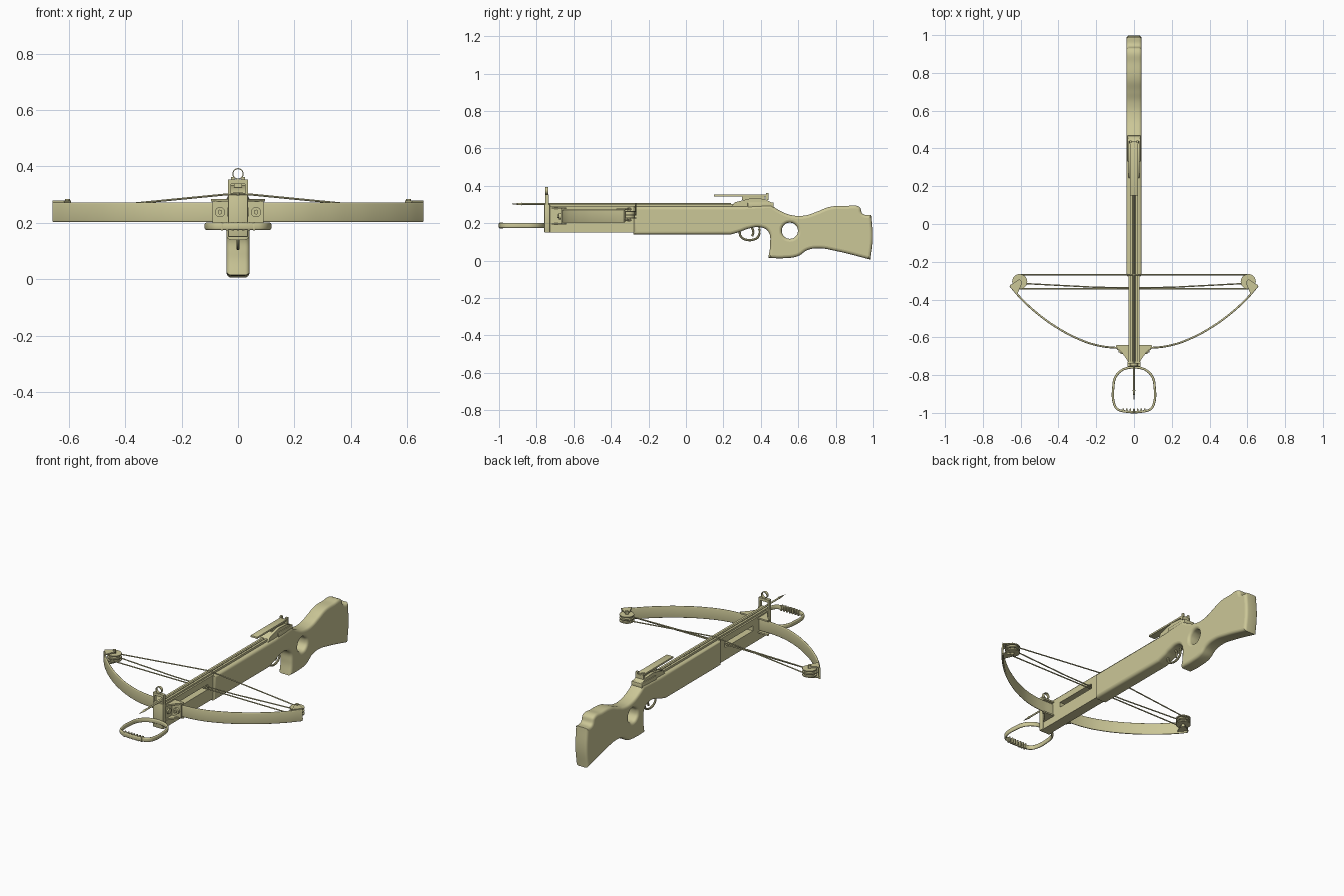
import bpy, bmesh, math
from mathutils import Matrix, Vector

if "Cube" in bpy.data.objects:
    bpy.data.objects.remove(bpy.data.objects["Cube"], do_unlink=True)

khaki = bpy.data.materials.new("khaki")
khaki.use_nodes = True
COLOUR = (0.60, 0.57, 0.31, 1)
khaki.diffuse_color = COLOUR
khaki.node_tree.nodes["Principled BSDF"].inputs["Base Color"].default_value = COLOUR

# Side profiles are drawn in (y, z) and extruded along x
SIDE = Matrix(((0, 0, 1), (1, 0, 0), (0, 1, 0))).to_4x4()


def add(name, mesh, smooth=True):
    ob = bpy.data.objects.new(name, mesh)
    bpy.context.collection.objects.link(ob)
    mesh.materials.clear()
    mesh.materials.append(khaki)
    bpy.ops.object.select_all(action="DESELECT")
    ob.select_set(True)
    bpy.context.view_layer.objects.active = ob
    if smooth:
        bpy.ops.object.shade_smooth_by_angle(angle=math.radians(40))
    return ob


def from_bm(name, bm, smooth=True):
    bmesh.ops.recalc_face_normals(bm, faces=bm.faces[:])
    mesh = bpy.data.meshes.new(name)
    bm.to_mesh(mesh)
    bm.free()
    return add(name, mesh, smooth)


def box(name, x, y, z, bevel=0.0):
    """Box from (low, high) ranges."""
    bm = bmesh.new()
    size = [b - a for a, b in (x, y, z)]
    mid = [(a + b) / 2 for a, b in (x, y, z)]
    bmesh.ops.create_cube(bm, size=1, matrix=Matrix.Translation(mid) @ Matrix.Diagonal((*size, 1)))
    if bevel:
        bmesh.ops.bevel(bm, geom=bm.edges[:], offset=bevel, segments=2, affect="EDGES", profile=0.5)
    return from_bm(name, bm)


def rod(name, centre, radius, depth, axis="Z", tip=None, sides=24):
    """Cylinder or cone along an axis."""
    turn = {"X": Matrix.Rotation(math.pi / 2, 4, "Y"), "Y": Matrix.Rotation(math.pi / 2, 4, "X"),
            "Z": Matrix.Identity(4)}[axis]
    bm = bmesh.new()
    bmesh.ops.create_cone(bm, cap_ends=True, segments=sides, radius1=radius,
                          radius2=radius if tip is None else tip, depth=depth,
                          matrix=Matrix.Translation(centre) @ turn)
    return from_bm(name, bm)


def prism(name, points, low, high, matrix=Matrix.Identity(4)):
    """Flat polygon extruded along its normal, then placed by a matrix."""
    bm = bmesh.new()
    face = bm.faces.new([bm.verts.new((a, b, low)) for a, b in points])
    out = bmesh.ops.extrude_face_region(bm, geom=[face])
    moved = [v for v in out["geom"] if isinstance(v, bmesh.types.BMVert)]
    bmesh.ops.translate(bm, verts=moved, vec=(0, 0, high - low))
    bm.transform(matrix)
    return from_bm(name, bm)


def spline(cu, points, closed, smooth, sharp=()):
    sp = cu.splines.new("BEZIER")
    sp.bezier_points.add(len(points) - 1)
    sp.use_cyclic_u = closed
    sp.resolution_u = 8
    for i, (bp, p) in enumerate(zip(sp.bezier_points, points)):
        bp.co = Vector((*p, 0)) if len(p) == 2 else Vector(p)
        kind = "AUTO" if smooth and i not in sharp else "VECTOR"
        bp.handle_left_type = bp.handle_right_type = kind


def curve_mesh(name, cu, matrix=Matrix.Identity(4)):
    tmp = bpy.data.objects.new(name + "_path", cu)
    bpy.context.collection.objects.link(tmp)
    bpy.context.view_layer.update()
    dg = bpy.context.evaluated_depsgraph_get()
    mesh = bpy.data.meshes.new_from_object(tmp.evaluated_get(dg))
    bpy.data.objects.remove(tmp, do_unlink=True)
    mesh.transform(matrix)
    return add(name, mesh)


def sweep(name, points, radius, half_height=0.0, closed=False, smooth=True):
    """Round wire, or a tall strip when half_height is given."""
    cu = bpy.data.curves.new(name, "CURVE")
    cu.dimensions = "3D"
    cu.twist_mode = "Z_UP"
    cu.bevel_depth, cu.extrude = radius, half_height
    cu.bevel_resolution = 2
    cu.use_fill_caps = True
    spline(cu, points, closed, smooth)
    return curve_mesh(name, cu)


# Stock with thumbhole: rounded extrusion of the side profile
outline = [(-0.28, 0.14), (0.24, 0.14), (0.29, 0.155), (0.33, 0.17), (0.4, 0.178), (0.44, 0.155),
           (0.45, 0.09), (0.44, 0.015), (0.52, 0.013), (0.6, 0.025), (0.65, 0.057), (0.71, 0.066),
           (0.8, 0.052), (0.985, 0.006), (0.998, 0.12), (0.99, 0.245), (0.945, 0.25), (0.925, 0.288),
           (0.85, 0.292), (0.77, 0.288), (0.7, 0.262), (0.64, 0.242), (0.57, 0.242), (0.5, 0.268),
           (0.455, 0.298), (0.3, 0.29), (-0.28, 0.29)]
cu = bpy.data.curves.new("stock", "CURVE")
cu.dimensions = "2D"
cu.fill_mode = "BOTH"
cu.bevel_depth, cu.extrude, cu.offset = 0.016, 0.025, -0.016
cu.bevel_resolution = 3
spline(cu, outline, True, True, sharp=(0, 1, 7, 13, 15, 24, 25, 26))
hole = [(0.555 + 0.043 * math.cos(-a * math.pi / 4), 0.16 + 0.043 * math.sin(-a * math.pi / 4))
        for a in range(8)]
spline(cu, hole, True, True)
curve_mesh("stock", cu, SIDE)

# Fore-end, framed around the cable slot
box("fore_bottom", (-0.03, 0.03), (-0.755, -0.27), (0.15, 0.225))
box("fore_top", (-0.03, 0.03), (-0.755, -0.27), (0.255, 0.292))
box("fore_front_block", (-0.03, 0.03), (-0.755, -0.59), (0.22, 0.26))
box("fore_rear_block", (-0.03, 0.03), (-0.325, -0.27), (0.22, 0.26))
box("front_plate", (-0.035, 0.035), (-0.758, -0.728), (0.15, 0.3), 0.003)

# Front sight frame and ring
box("sight_frame_top", (-0.035, 0.035), (-0.755, -0.735), (0.338, 0.354))
bm = bmesh.new()
rings = []
for r, y in ((0.020, -0.753), (0.020, -0.737), (0.0165, -0.737), (0.0165, -0.753)):
    rings.append([bm.verts.new((r * math.cos(a * math.tau / 24), y, 0.374 + r * math.sin(a * math.tau / 24)))
                  for a in range(24)])
for k in range(4):
    for a in range(24):
        b = (a + 1) % 24
        bm.faces.new((rings[k][a], rings[k][b], rings[k - 3][b], rings[k - 3][a]))
from_bm("sight_ring", bm)

# Bolt lying in the groove
rod("bolt_shaft", (0, -0.32, 0.303), 0.005, 1.12, "Y", sides=12)
rod("bolt_head", (0, -0.91, 0.303), 0.007, 0.06, "Y", tip=0.0, sides=12).data.transform(
    Matrix.Identity(4))

# Rear sight
prism("sight_ramp", [(0.24, 0.285), (0.26, 0.312), (0.35, 0.334), (0.42, 0.33), (0.455, 0.312), (0.47, 0.285)],
      -0.03, 0.03, SIDE)
box("sight_base", (-0.036, 0.036), (0.33, 0.468), (0.28, 0.312), 0.004)
box("sight_leaf", (-0.022, 0.022), (0.15, 0.43), (0.342, 0.353), 0.002)
box("sight_leaf_support", (-0.014, 0.014), (0.3, 0.42), (0.325, 0.345))
box("sight_notch_bar", (-0.026, 0.026), (0.425, 0.44), (0.325, 0.348))

# Trigger and guard
sweep("trigger_guard", [(0, 0.285, 0.165), (0, 0.293, 0.13), (0, 0.315, 0.114), (0, 0.365, 0.114),
                        (0, 0.387, 0.13), (0, 0.392, 0.185)], 0.006)
sweep("trigger", [(0, 0.35, 0.18), (0, 0.36, 0.155), (0, 0.354, 0.13)], 0.006)

# Foot stirrup with grip ridges
half = [(0.03, -0.762), (0.07, -0.778), (0.1, -0.815), (0.109, -0.86), (0.107, -0.945), (0.09, -0.978), (0.06, -0.99)]
loop = half + [(-x, y) for x, y in reversed(half)]
sweep("stirrup", [(x, y, 0.188) for x, y in loop], 0.006, 0.007, closed=True)
for i in range(7):
    x = (i - 3) * 0.019
    box("stirrup_ridge", (x - 0.004, x + 0.004), (-0.998, -0.978), (0.173, 0.203), 0.001)

limb = [(0.03, -0.655), (0.1, -0.655), (0.2, -0.641), (0.3, -0.606), (0.4, -0.553), (0.5, -0.483),
        (0.6, -0.392), (0.655, -0.328)]
for s, side in ((1, "left"), (-1, "right")):
    # Rail halves and sight posts
    box(side + "_rail", sorted((s * 0.007, s * 0.02)), (-0.75, 0.27), (0.285, 0.302))
    box(side + "_sight_post", sorted((s * 0.025, s * 0.035)), (-0.755, -0.735), (0.29, 0.345))
    box(side + "_sight_ear", sorted((s * 0.012, s * 0.024)), (0.428, 0.442), (0.34, 0.362))
    # Limb and its bracket
    sweep(side + "_limb", [(s * x, y, 0.238) for x, y in limb], 0.005, 0.03)
    gusset = [(s * 0.028, -0.735), (s * 0.04, -0.715), (s * 0.065, -0.68), (s * 0.096, -0.648),
              (s * 0.092, -0.64), (s * 0.028, -0.64)]
    prism(side + "_gusset_top", gusset, 0.275, 0.284)
    prism(side + "_gusset_bottom", gusset, 0.192, 0.201)
    box(side + "_bracket_plate", sorted((s * 0.028, s * 0.09)), (-0.668, -0.658), (0.198, 0.278))
    rod(side + "_bracket_bolt", (s * 0.064, -0.674, 0.238), 0.018, 0.014, "Y")
    rod(side + "_bracket_bolt_head", (s * 0.064, -0.682, 0.238), 0.009, 0.012, "Y", sides=6)
    rod(side + "_side_bolt", (s * 0.032, -0.7, 0.238), 0.016, 0.012, "X")
    # Cam wheel in a clevis on the limb tip
    hub = (s * 0.605, -0.305)
    for z in (0.228, 0.244, 0.262):
        rod(side + "_cam_flange", (*hub, z), 0.04, 0.006)
    rod(side + "_cam_core", (*hub, 0.245), 0.031, 0.034)
    rod(side + "_cam_axle", (*hub, 0.247), 0.009, 0.076, sides=12)
    clevis = [(s * 0.658, -0.325), (s * 0.618, -0.372), (s * 0.592, -0.312), (s * 0.606, -0.292)]
    for z in (0.212, 0.272):
        prism(side + "_clevis", clevis, z, z + 0.007)

# Bowstring and cables
sweep("bowstring", [(-0.605, -0.268, 0.246), (0, -0.268, 0.305), (0.605, -0.268, 0.246)], 0.0035, smooth=False)
sweep("straight_cable", [(-0.605, -0.343, 0.236), (0.605, -0.343, 0.236)], 0.0035, smooth=False)
sweep("angled_cable", [(-0.605, -0.314, 0.253), (-0.2, -0.335, 0.247), (0, -0.338, 0.246),
                       (0.2, -0.335, 0.247), (0.605, -0.314, 0.253)], 0.0035, smooth=False)
